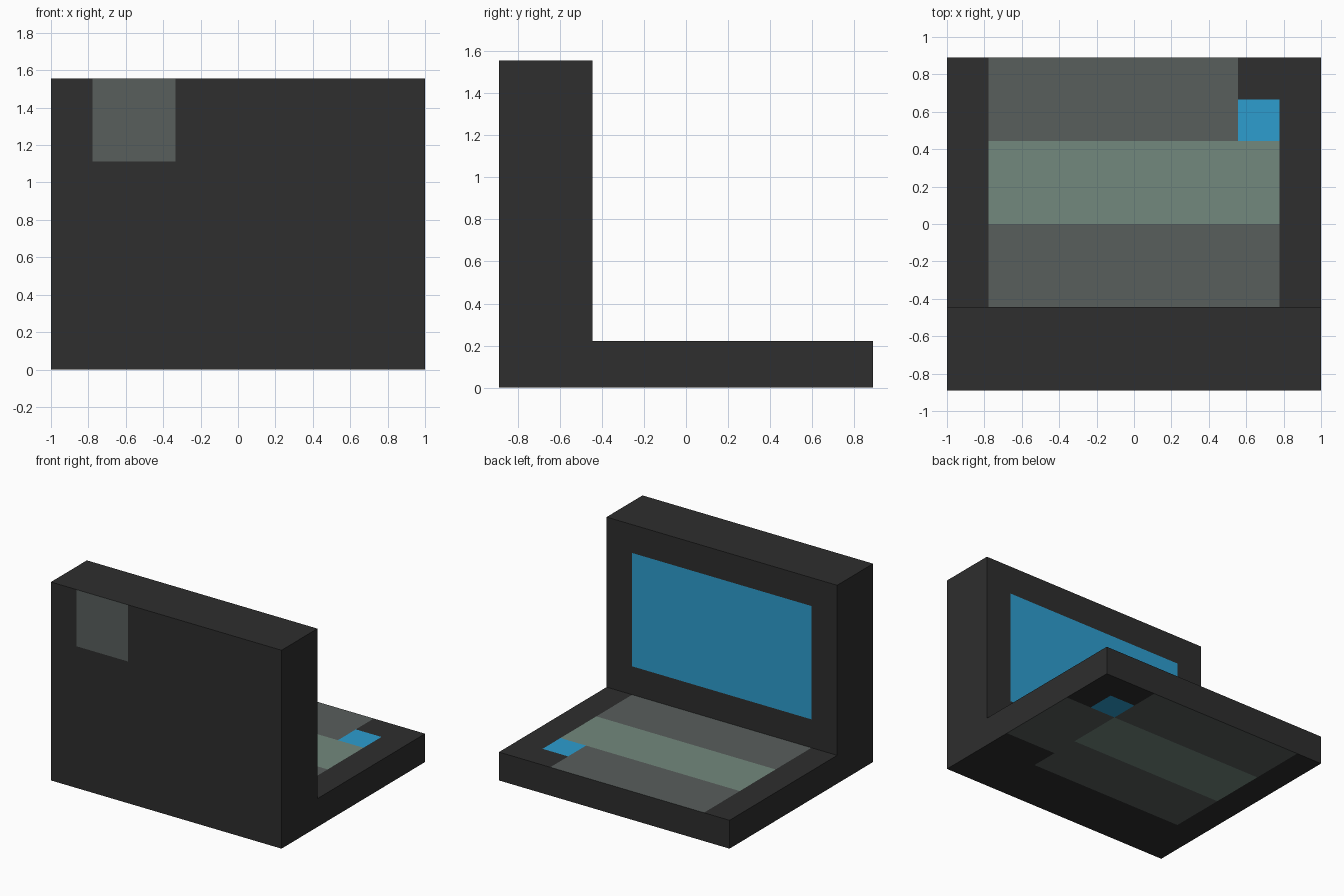
import bpy, bmesh
from mathutils import Vector

if "Cube" in bpy.data.objects:
    bpy.data.objects.remove(bpy.data.objects["Cube"])

U = 2 / 9  # one grid cell of the model


def srgb(h):
    def lin(c):
        c /= 255
        return c / 12.92 if c <= 0.04045 else ((c + 0.055) / 1.055) ** 2.4
    return tuple(lin(int(h[i:i + 2], 16)) for i in (0, 2, 4)) + (1,)


DARK, GREY, GREEN, BLUE = range(4)
materials = []
for name, h in (("dark casing", "2e2e2e"), ("grey keys", "585e5c"),
                ("pale green keys", "72887d"), ("screen blue", "2d9dcf")):
    m = bpy.data.materials.new(name)
    m.diffuse_color = srgb(h)
    m.use_nodes = True
    m.node_tree.nodes["Principled BSDF"].inputs["Base Color"].default_value = m.diffuse_color
    materials.append(m)


def colour(c, n):
    """Colour of a face from its centre (in cells) and direction."""
    x, y, z = c / U

    def inside(a, x0, x1, b, b0, b1):
        return x0 < a < x1 and b0 < b < b1

    if n.y > 0.5:                       # screen on the inside of the lid
        return BLUE if y < 0 and inside(x, -3.5, 3.5, z, 2, 6) else DARK
    if n.y < -0.5:                      # badge on the outside of the lid
        return GREY if inside(x, -3.5, -1.5, z, 5, 7) else DARK
    if abs(n.z) < 0.5 or z > 2:         # sides and top edge of the lid
        return DARK
    if inside(x, 2.5, 3.5, y, 2, 3):    # blue key
        return BLUE
    if x > 2.5 and y > 2:
        return DARK
    if n.z > 0:                         # keyboard
        if inside(x, -3.5, 3.5, y, 0, 2):
            return GREEN
        return GREY if inside(x, -3.5, 3.5, y, -2, 4) else DARK
    if inside(x, -3.5, 2.5, y, 0, 2):   # underside
        return GREEN
    if inside(x, -3.5, 4.5, y, -1, 4) or inside(x, -3.5, 2.5, y, -2, -1):
        return GREY
    return DARK


# L-shaped side profile (y, z) in cells, extruded along x
profile = [(-4, 0), (4, 0), (4, 1), (-2, 1), (-2, 7), (-4, 7)]
bm = bmesh.new()
side = bm.faces.new([bm.verts.new((-4.5 * U, y * U, z * U)) for y, z in profile])
ext = bmesh.ops.extrude_face_region(bm, geom=[side])
bmesh.ops.translate(bm, vec=(9 * U, 0, 0),
                    verts=[v for v in ext["geom"] if isinstance(v, bmesh.types.BMVert)])
if side.is_valid and len(bm.faces) == 7:
    bm.faces.remove(side)
if len(bm.faces) < 8:                   # close the left side if it was left open
    bmesh.ops.holes_fill(bm, edges=[e for e in bm.edges if e.is_boundary], sides=0)

# Cut the faces along the colour borders
cuts = (("X", (-3.5, -1.5, 2.5, 3.5)), ("Y", (-2, -1, 0, 2, 3)), ("Z", (1, 2, 5, 6)))
for axis, values in cuts:
    normal = Vector([float(axis == a) for a in "XYZ"])
    for v in values:
        bmesh.ops.bisect_plane(bm, geom=bm.verts[:] + bm.edges[:] + bm.faces[:],
                               dist=1e-5, plane_co=normal * v * U, plane_no=normal)
bmesh.ops.recalc_face_normals(bm, faces=bm.faces[:])
bm.normal_update()
for f in bm.faces:
    f.material_index = colour(f.calc_center_median(), f.normal)

mesh = bpy.data.meshes.new("laptop_body")
bm.to_mesh(mesh)
bm.free()
for m in materials:
    mesh.materials.append(m)
bpy.context.collection.objects.link(bpy.data.objects.new("laptop_body", mesh))
